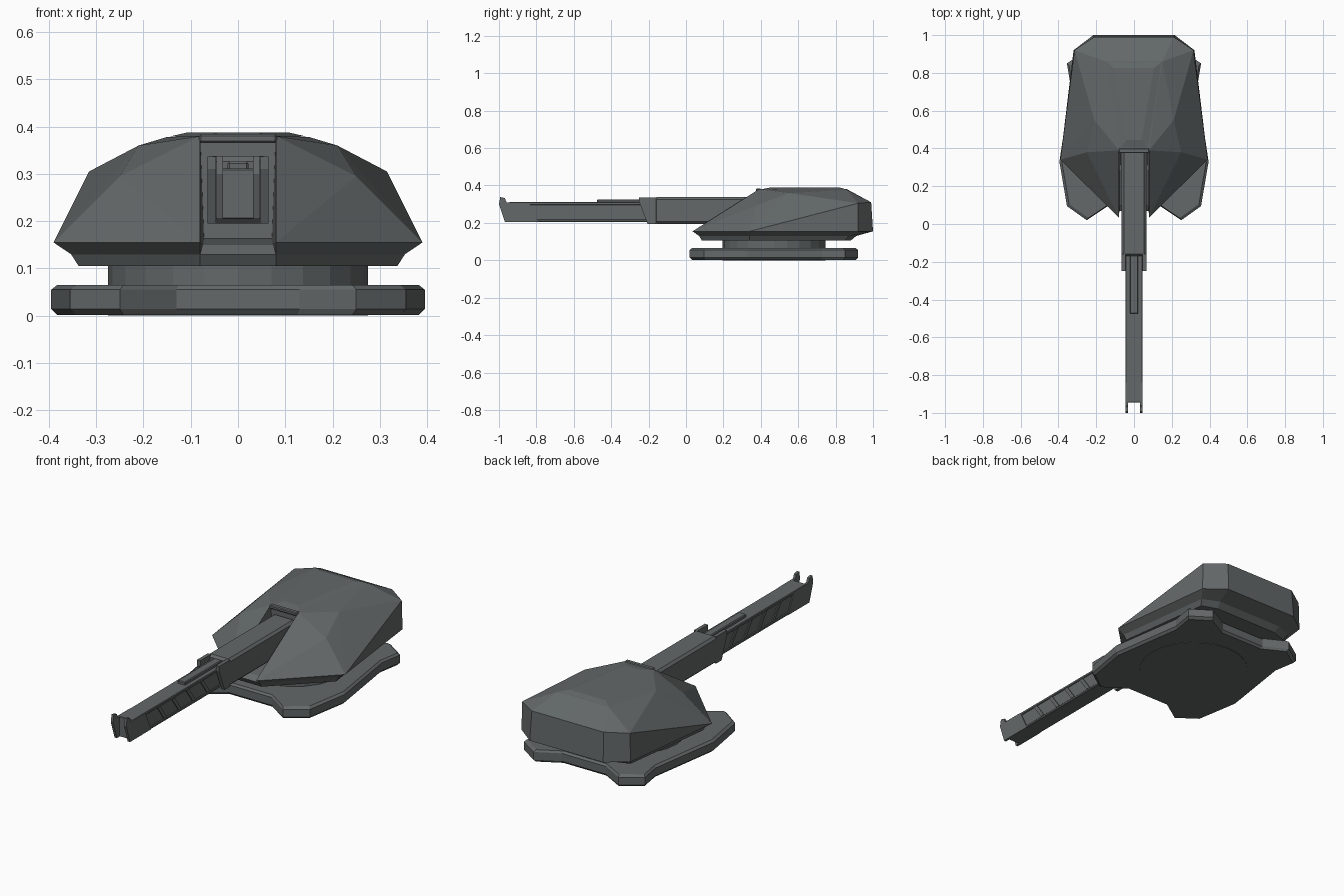
import bpy, bmesh, math

if "Cube" in bpy.data.objects:
    bpy.data.objects.remove(bpy.data.objects["Cube"])


def material(name, rgb):
    m = bpy.data.materials.new(name)
    m.diffuse_color = (*rgb, 1)
    m.use_nodes = True
    m.node_tree.nodes["Principled BSDF"].inputs["Base Color"].default_value = m.diffuse_color
    return m


GREY = material("gunmetal_grey", (0.125, 0.138, 0.138))


def build(name, verts, faces, bevel=0.0):
    mesh = bpy.data.meshes.new(name)
    bm = bmesh.new()
    vs = [bm.verts.new(v) for v in verts]
    for f in faces:
        bm.faces.new([vs[i] for i in f])
    bmesh.ops.recalc_face_normals(bm, faces=bm.faces)
    bm.to_mesh(mesh)
    bm.free()
    ob = bpy.data.objects.new(name, mesh)
    bpy.context.collection.objects.link(ob)
    mesh.materials.append(GREY)
    if bevel:
        b = ob.modifiers.new("bevel", "BEVEL")
        b.width, b.segments, b.limit_method = bevel, 1, "ANGLE"
        b.angle_limit = math.radians(50)
    return ob


def loft(name, loops, bevel=0.0):
    """Closed solid through matching loops."""
    n = len(loops[0])
    faces = [list(range(n)), list(range(n * (len(loops) - 1), n * len(loops)))]
    for k in range(len(loops) - 1):
        a, b = k * n, (k + 1) * n
        faces += [[a + i, a + (i + 1) % n, b + (i + 1) % n, b + i] for i in range(n)]
    return build(name, sum(loops, []), faces, bevel)


def side_prism(name, yz, x0, x1, bevel=0.0):
    """Extrude a side profile along x."""
    return loft(name, [[(x, y, z) for y, z in yz] for x in (x0, x1)], bevel)


def box(name, x, y, z, bevel=0.0):
    return side_prism(name, [(y[0], z[0]), (y[1], z[0]), (y[1], z[1]), (y[0], z[1])], *x, bevel)


# --- Base plate: lobed outline, chamfered top and bottom
half = [(0.13, 0.10), (0.25, 0.02), (0.355, 0.095), (0.395, 0.33),
        (0.335, 0.73), (0.355, 0.85), (0.25, 0.92), (0.13, 0.855)]
outline = half + [(-x, y) for x, y in reversed(half)]


def plate_ring(z, inset):
    return [(x * (1 - inset / 0.38), 0.47 + (y - 0.47) * (1 - inset / 0.45), z) for x, y in outline]


loft("base_plate", [plate_ring(0.002, 0.012), plate_ring(0.014, 0), plate_ring(0.055, 0), plate_ring(0.065, 0.012)])

# --- Turning ring, its foot shows as a disc under the plate
circle = [(0.275 * math.cos(math.tau * i / 24), 0.47 + 0.275 * math.sin(math.tau * i / 24)) for i in range(24)]
loft("turning_ring", [[(x, y, z) for x, y in circle] for z in (0.0, 0.107)])

# --- Faceted hull, right half mirrored, with the gun slot in front
P = {
    "T": (0.08, 0.035, 0.155), "C": (0.39, 0.34, 0.155), "K": (0.32, 0.92, 0.155),
    "L": (0.215, 1.0, 0.155), "M": (0, 1.0, 0.155),                      # rim
    "q": (0.08, 0.07, 0.13), "w": (0.353, 0.34, 0.13), "e": (0.285, 0.87, 0.13),
    "r": (0.195, 0.91, 0.13), "y": (0, 0.91, 0.13),                      # undercut
    "t": (0.08, 0.085, 0.105), "c": (0.337, 0.34, 0.105), "k": (0.27, 0.85, 0.105),
    "l": (0.185, 0.88, 0.105), "m": (0, 0.88, 0.105), "u": (0, 0.085, 0.105),  # underside
    "A": (0.08, 0.39, 0.38), "a": (0, 0.39, 0.38), "X": (0.25, 0.38, 0.295),
    "S": (0.21, 0.55, 0.36), "D": (0.15, 0.86, 0.378), "d": (0, 0.86, 0.38),
    "R": (0.315, 0.92, 0.305), "B": (0.21, 0.99, 0.31), "b": (0, 0.99, 0.31),  # upper
    "F": (0.075, 0.10, 0.15), "f": (0, 0.10, 0.15), "p": (0, 0.07, 0.13),
    "G": (0.072, 0.39, 0.163), "g": (0, 0.39, 0.163),                    # slot
}
keys = list(P)
hull_faces = ("TCX TXA AXS XCS CRS CKR SRD ASD ADda DRB DBbd KLBR LMbB "
              "qwCT weKC erLK ryML tcwq ckew klre lmyr umlkct "
              "TAGF TFq qFfp tqpu FGgf AagG").split()
hull = build("hull", list(P.values()), [[keys.index(ch) for ch in f] for f in hull_faces])
mirror = hull.modifiers.new("mirror", "MIRROR")
mirror.use_clip = True

# --- Gently raised roof panel and slot lip
loft("roof_panel", [
    [(-0.075, 0.40, 0.379), (0.075, 0.40, 0.379), (0.145, 0.858, 0.379), (-0.145, 0.858, 0.379)],
    [(-0.04, 0.445, 0.388), (0.04, 0.445, 0.388), (0.105, 0.825, 0.388), (-0.105, 0.825, 0.388)]])
box("slot_lip", (-0.082, 0.082), (0.375, 0.40), (0.366, 0.384), 0.004)

# --- Gun sleeve with two forward cheeks
box("gun_sleeve", (-0.065, 0.065), (-0.17, 0.395), (0.195, 0.338), 0.012)
cheek = [(-0.16, 0.337), (-0.25, 0.337), (-0.25, 0.31), (-0.205, 0.195), (-0.16, 0.195)]

# --- Barrel: inner web, top and bottom rails
box("barrel_web", (-0.04, 0.04), (-0.945, -0.15), (0.207, 0.308))
box("barrel_top_rail", (-0.045, 0.045), (-0.945, -0.15), (0.296, 0.311), 0.003)
box("barrel_bottom_rail", (-0.045, 0.045), (-0.945, -0.15), (0.205, 0.219), 0.003)
box("sight_rail", (-0.022, 0.022), (-0.475, -0.165), (0.305, 0.326), 0.004)

prong = [(-0.84, 0.31), (-0.96, 0.31), (-0.968, 0.333), (-0.993, 0.338), (-1.0, 0.3),
         (-0.968, 0.205), (-0.79, 0.205)]
for s, side in ((1, "right"), (-1, "left")):
    side_prism("sleeve_cheek_" + side, cheek, s * 0.046, s * 0.065)
    side_prism("muzzle_prong_" + side, prong, s * 0.032, s * 0.0452)
    # Slanted ribs between the rails
    for i in range(4):
        y = -0.72 + i * 0.12
        side_prism(f"barrel_rib_{side}_{i + 1}",
                   [(y - 0.015, 0.296), (y + 0.008, 0.296), (y + 0.063, 0.219), (y + 0.04, 0.219)],
                   s * 0.036, s * 0.0445)
